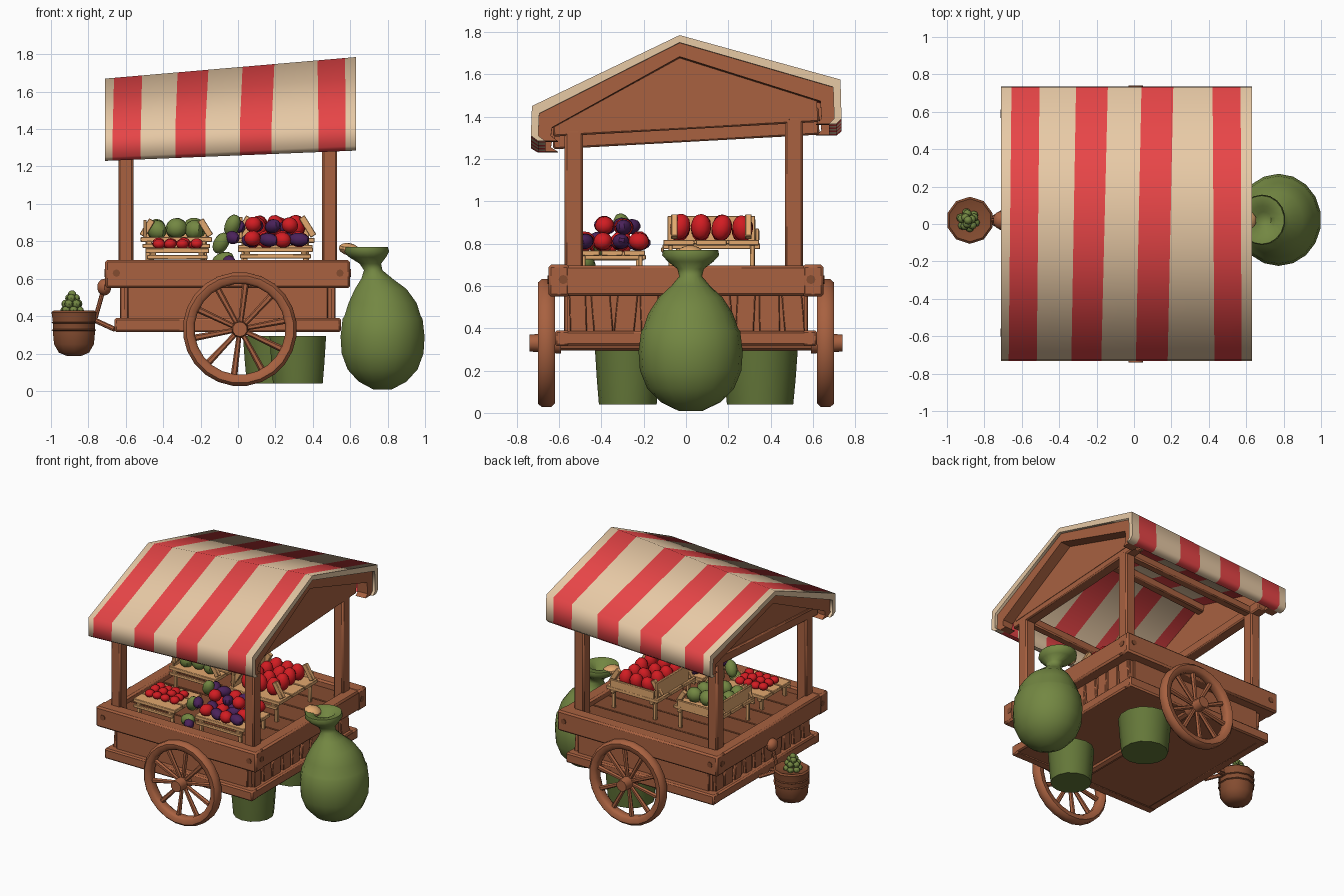
import bpy, bmesh, math, random
from mathutils import Matrix, Vector

if "Cube" in bpy.data.objects:
    bpy.data.objects.remove(bpy.data.objects["Cube"])
random.seed(4)

def mat(name, r, g, b):
    m = bpy.data.materials.new(name)
    lin = [((c / 255 + 0.055) / 1.055) ** 2.4 for c in (r, g, b)]
    m.diffuse_color = (*lin, 1)
    m.use_nodes = True
    m.node_tree.nodes["Principled BSDF"].inputs["Base Color"].default_value = m.diffuse_color
    return m

WOOD = mat("brown wood", 168, 97, 64)
DARK = mat("dark wood", 132, 76, 48)
PALE = mat("pale wood", 226, 168, 110)
RED = mat("awning red", 234, 70, 72)
CREAM = mat("awning cream", 232, 202, 166)
GREEN = mat("sack green", 115, 135, 66)
TUB = mat("tub green", 100, 119, 57)
TOMATO = mat("tomato red", 210, 28, 34)
PURPLE = mat("plum purple", 74, 34, 90)

def finish(bm, name, *mats, bevel=0, angle=35):
    bmesh.ops.recalc_face_normals(bm, faces=bm.faces)
    me = bpy.data.meshes.new(name)
    bm.to_mesh(me)
    bm.free()
    ob = bpy.data.objects.new(name, me)
    bpy.context.collection.objects.link(ob)
    for m in mats:
        me.materials.append(m)
    if bevel:
        b = ob.modifiers.new("bevel", 'BEVEL')
        b.width, b.segments = bevel, 1
    bpy.ops.object.select_all(action='DESELECT')
    ob.select_set(True)
    bpy.context.view_layer.objects.active = ob
    bpy.ops.object.shade_smooth_by_angle(angle=math.radians(angle))
    return ob

def box(bm, c, s, rot=(0, 0, 0)):
    R = Matrix.Rotation(rot[2], 4, 'Z') @ Matrix.Rotation(rot[1], 4, 'Y') @ Matrix.Rotation(rot[0], 4, 'X')
    bmesh.ops.create_cube(bm, size=1, matrix=Matrix.Translation(c) @ R @ Matrix.Diagonal((*s, 1)))

def span(bm, lo, hi):
    box(bm, [(a + b) / 2 for a, b in zip(lo, hi)], [b - a for a, b in zip(lo, hi)])

def rod(bm, a, b, r1, r2=None, seg=8):
    a, b = Vector(a), Vector(b)
    d = b - a
    M = Matrix.Translation((a + b) / 2) @ d.to_track_quat('Z', 'Y').to_matrix().to_4x4()
    bmesh.ops.create_cone(bm, cap_ends=True, segments=seg, radius1=r1, radius2=r2 or r1, depth=d.length, matrix=M)

def blob(bm, c, s, rot=(0, 0, 0), u=10, v=7):
    R = Matrix.Rotation(rot[2], 4, 'Z') @ Matrix.Rotation(rot[1], 4, 'Y') @ Matrix.Rotation(rot[0], 4, 'X')
    bmesh.ops.create_uvsphere(bm, u_segments=u, v_segments=v, radius=1,
                              matrix=Matrix.Translation(c) @ R @ Matrix.Diagonal((*s, 1)))

def lathe(bm, prof, M, seg, closed=False):
    # prof rows: radius, height, optional sideways shift
    rings = []
    for p in prof:
        dx = p[2] if len(p) > 2 else 0
        rings.append([bm.verts.new(M @ Vector((dx + p[0] * math.cos(t), p[0] * math.sin(t), p[1])))
                      for t in (2 * math.pi * (i + .5) / seg for i in range(seg))])
    for k in range(len(rings) - (0 if closed else 1)):
        a, b = rings[k], rings[(k + 1) % len(rings)]
        for i in range(seg):
            j = (i + 1) % seg
            bm.faces.new((a[i], a[j], b[j], b[i]))
    if not closed:
        bm.faces.new(rings[0])
        bm.faces.new(rings[-1])

# ---- awning: the ridge and eaves climb towards the right end
X0, X1 = -0.71, 0.63
# rows: y, z at right end, z at left end
OUT = [(-.70, 1.285, 1.23), (-.733, 1.31, 1.25), (-.728, 1.45, 1.385), (-.03, 1.785, 1.67),
       (.73, 1.575, 1.475), (.735, 1.39, 1.33), (.71, 1.365, 1.31)]
def inset(p, d, dz):
    n = len(p)
    return [(y - math.copysign(d, y) if abs(y) > .1 else y, r - (dz if 2 <= i <= n - 3 else 0),
             l - (dz if 2 <= i <= n - 3 else 0)) for i, (y, r, l) in enumerate(p)]
IN = inset(OUT, .035, .035)
IN2 = inset(IN, .06, .065)

def shell(bm, outer, inner, front, back):
    loop = outer + inner[::-1]
    cols = []
    for f, b in zip(front, back):
        col = []
        for y, r, l in loop:
            x = f + (b - f) * (y + .73) / 1.46
            t = (x - X0) / (X1 - X0)
            col.append(bm.verts.new((x, y, l + (r - l) * t)))
        cols.append(col)
    n, h = len(loop), len(outer)
    for k in range(len(cols) - 1):
        for i in range(n):
            j = (i + 1) % n
            fc = bm.faces.new((cols[k][i], cols[k][j], cols[k + 1][j], cols[k + 1][i]))
            fc.material_index = k % 2
    for c in (cols[0], cols[-1]):
        for i in range(h - 1):
            bm.faces.new((c[i], c[i + 1], c[n - 2 - i], c[n - 1 - i]))

bm = bmesh.new()
shell(bm, OUT, IN, [X0, -.67, -.52, -.335, -.175, .01, .18, .43, .575, X1],
      [X0, -.655, -.505, -.31, -.14, .04, .21, .42, .57, X1])
finish(bm, "striped_awning", CREAM, RED, angle=75)

# ---- roof timbers
for nm, a, b in (("left", -.69, -.61), ("right", .53, .61)):
    bm = bmesh.new()
    shell(bm, IN, IN2, [a, b], [a, b])
    finish(bm, nm + "_gable_rafter", WOOD)
# triangular boards closing the gables
for nm, x, dz in (("left", -.615, -.08), ("right", .525, 0)):
    bm = bmesh.new()
    tri = [[bm.verts.new((x + dx, y, z + dz)) for y, z in
            ((-.60, 1.35), (-.60, 1.42), (-.03, 1.70), (.62, 1.51), (.62, 1.42))] for dx in (-.008, .008)]
    bm.faces.new(tri[0])
    bm.faces.new(tri[1])
    for i in range(5):
        j = (i + 1) % 5
        bm.faces.new((tri[0][i], tri[0][j], tri[1][j], tri[1][i]))
    finish(bm, nm + "_gable_board", WOOD)
bm = bmesh.new()
for x, dz in ((-.60, -.06), (.49, 0)):
    box(bm, (x, 0, 1.375 + dz), (.08, 1.26, .07), (.055, 0, 0))
for y, z in ((-.53, 1.315), (.51, 1.375)):
    box(bm, (-.05, y, z), (1.16, .06, .06), (0, -.055, 0))
box(bm, (-.04, -.03, 1.66), (1.18, .06, .06), (0, -.082, 0))
finish(bm, "roof_beams", WOOD, bevel=.008)
bm = bmesh.new()
for x, dz in ((-.60, -.04), (.49, 0)):
    for y, top in ((-.53, 1.35), (.51, 1.41)):
        span(bm, (x - .04, y - .043, .6), (x + .04, y + .043, top + dz))
finish(bm, "corner_posts", WOOD, bevel=.01)

# ---- cart body
bm = bmesh.new()
for y in (-.6, .6):
    span(bm, (-.71, y - .05, .55), (.60, y + .05, .70))
for x in (-.66, .55):
    span(bm, (x - .047, -.65, .553), (x + .047, .65, .697))
finish(bm, "table_frame", WOOD, bevel=.012)
bm = bmesh.new()
for k in range(6):
    span(bm, (-.62, -.555 + k * .185, .60), (.51, -.375 + k * .185, .655))
finish(bm, "table_top", DARK, bevel=.004)
bm = bmesh.new()
span(bm, (-.61, -.56, .32), (.50, .56, .60))
finish(bm, "cart_box", WOOD)
bm = bmesh.new()
for y in (-.585, .585):
    span(bm, (-.66, y - .035, .315), (.55, y + .035, .39))
for x in (-.625, .515):
    span(bm, (x - .035, -.61, .318), (x + .035, .61, .388))
finish(bm, "lower_rails", WOOD, bevel=.01)
bm = bmesh.new()
for s in (-1, 1):
    span(bm, (-.59, s * .565 - .012, .38), (.48, s * .565 + .012, .56))
for x in (-.615, .505):
    for k in range(10):
        box(bm, (x, -.51 + k * .113, .47), (.03, .085 + random.uniform(-.015, .015), .19),
            (random.uniform(-.12, .12), 0, 0))
finish(bm, "side_planks", WOOD, bevel=.005)
bm = bmesh.new()
for x in (-.65, .545):
    for s in (-1, 1):
        rod(bm, (x, s * .64, .63), (x, s * .655, .63), .02)
for y in (-.58, .59):
    rod(bm, (.59, y, .63), (.603, y, .63), .022)
    rod(bm, (-.70, y, .63), (-.713, y, .63), .022)
finish(bm, "frame_bolts", DARK)

# ---- wheels and axle
for nm, s in (("front", -1), ("back", 1)):
    bm = bmesh.new()
    M = Matrix.Translation((.01, s * .66, .33)) @ Matrix.Rotation(math.pi / 2, 4, 'X')
    lathe(bm, [(.243, -.02), (.255, -.037), (.288, -.04), (.305, -.022),
               (.305, .022), (.288, .04), (.255, .037), (.243, .02)], M, 24, True)
    for k in range(10):
        t = 2 * math.pi * (k + .3) / 10
        d = Vector((math.cos(t), 0, math.sin(t)))
        c = Vector((.01, s * .66, .33))
        rod(bm, c + d * .03, c + d * .26, .013, .018, 6)
    rod(bm, (.01, s * .59, .33), (.01, s * .74, .33), .05, .04, 10)
    finish(bm, nm + "_wheel", WOOD, angle=50)
bm = bmesh.new()
rod(bm, (.01, -.62, .33), (.01, .62, .33), .035)
finish(bm, "axle", WOOD)

# ---- tubs under the cart
for nm, x, y, r in (("back", .2, .35, .178), ("front", .32, -.275, .155)):
    bm = bmesh.new()
    lathe(bm, [(r * .88, .04), (r * .94, .15), (r, .295), (r * .9, .295), (r * .88, .27)],
          Matrix.Translation((x, y, 0)), 14)
    finish(bm, nm + "_tub", TUB)

# ---- tied sack at the right end
bm = bmesh.new()
lathe(bm, [(.05, .008), (.13, .05), (.19, .115), (.222, .2), (.228, .29), (.217, .385), (.207, .40),
           (.185, .47), (.14, .545, -.01), (.085, .60, -.03), (.05, .645, -.05), (.058, .68, -.065),
           (.10, .715, -.08), (.125, .745, -.088), (.12, .77, -.09), (.07, .765, -.085), (.04, .72, -.08)],
      Matrix.Translation((.773, .022, 0)) @ Matrix.Diagonal((1, 1.08, 1, 1)), 18)
finish(bm, "tied_sack", GREEN, angle=60)
bm = bmesh.new()
blob(bm, (.595, .02, .757), (.06, .06, .033), (0, .2, 0))
finish(bm, "sack_filling", PALE)

# ---- hanging pot at the left end
P = Matrix.Translation((-.877, .02, 0))
bm = bmesh.new()
lathe(bm, [(.04, .187), (.085, .205), (.112, .25), (.118, .31), (.119, .37), (.126, .42), (.115, .43), (.08, .42)], P, 10)
finish(bm, "hanging_pot", DARK, angle=50)
bm = bmesh.new()
for z in (.325, .365):
    lathe(bm, [(.11, z - .01), (.126, z), (.11, z + .01)], P, 10, True)
finish(bm, "pot_ropes", DARK)
bm = bmesh.new()
for z, n, r in ((.43, 6, .042), (.465, 5, .035), (.495, 3, .02), (.515, 1, 0)):
    for k in range(n):
        t = 2 * math.pi * k / n + z * 9
        blob(bm, (-.887 + r * math.cos(t), .02 + r * math.sin(t), z), (.023,) * 3, u=8, v=6)
finish(bm, "pot_berries", GREEN)
bm = bmesh.new()
blob(bm, (-.715, .02, .555), (.04, .05, .045))
rod(bm, (-.72, .02, .54), (-.765, .02, .38), .012)
for y in (-.05, .09):
    rod(bm, (-.66, y, .33), (-.77, .02, .38), .014)
finish(bm, "pot_bracket", WOOD)

# ---- produce crates: name, centre x, centre y, width, depth, board height, wall height
CRATES = [("front_left", -.325, -.36, .34, .32, .75, .0), ("front_right", .2, -.35, .40, .32, .755, .0),
          ("back_left", -.33, .14, .38, .42, .81, .10), ("back_right", .2, .12, .42, .46, .805, .12)]
for nm, cx, cy, w, d, z, wall in CRATES:
    bm = bmesh.new()
    for k in range(3):                      # base slats
        box(bm, (cx, cy - d / 2 + d * (k + .5) / 3, z), (w, d / 3 - .008, .026))
    for sx in (-1, 1):
        box(bm, (cx + sx * w * .38, cy, z - .02), (.03, d, .022))
        for sy in (-1, 1):                  # feet
            span(bm, (cx + sx * w * .4 - .012, cy + sy * d * .42 - .01, .64),
                 (cx + sx * w * .4 + .012, cy + sy * d * .42 + .01, z))
            if wall:                        # leaning corner sticks
                box(bm, (cx + sx * w * .41, cy + sy * d * .38, z + wall * .62), (.035, .03, wall), (0, -sx * .55, 0))
    box(bm, (cx, cy - d / 2, z - .035), (w * .95, .014, .022))
    if wall:                                # left end board and back board
        box(bm, (cx - w * .44, cy, z + wall * .55), (.018, d * .9, wall))
        box(bm, (cx, cy + d * .47, z + wall * .3), (w * .85, .018, wall * .5))
    finish(bm, nm + "_crate", PALE, bevel=.003)

# ---- produce, heaped in rows
def heap(name, m, cx, cy, z, nx, ny, step, size, skip=0):
    bm = bmesh.new()
    for i in range(nx):
        for j in range(ny):
            if skip and (i + j) % 2 != skip - 1:
                continue
            p = (cx + (i - (nx - 1) / 2) * step + random.uniform(-.008, .008),
                 cy + (j - (ny - 1) / 2) * step, z + random.uniform(-.006, .01))
            blob(bm, p, size, (random.uniform(-.3, .3), random.uniform(-.3, .3), random.uniform(0, 3)))
    finish(bm, name, m)

heap("small_tomatoes", TOMATO, -.325, -.36, .785, 4, 3, .065, (.034, .034, .026))
heap("melons", GREEN, -.33, .12, .865, 3, 3, .1, (.05, .058, .053))
heap("large_tomatoes", TOMATO, .21, .12, .872, 3, 4, .098, (.048, .048, .062))
heap("mixed_tomatoes", TOMATO, .2, -.35, .808, 4, 4, .085, (.05, .045, .042), 1)
heap("plums", PURPLE, .2, -.35, .806, 4, 4, .085, (.058, .04, .036), 2)
heap("top_tomatoes", TOMATO, .18, -.34, .88, 3, 2, .09, (.046, .046, .042), 1)
heap("top_plums", PURPLE, .18, -.34, .88, 3, 2, .09, (.055, .038, .036), 2)
bm = bmesh.new()
for c, r in (((-.09, -.40, .79), .5), ((-.03, -.30, .885), .4), ((-.08, -.47, .70), 1.2)):
    blob(bm, c, (.042, .042, .062), (.3, r, 0))
finish(bm, "loose_marrows", GREEN)
bm = bmesh.new()
for c in ((-.05, -.5, .69), (-.03, -.42, .82), (.0, -.26, .88)):
    blob(bm, c, (.035, .05, .035), (.2, .3, .6))
finish(bm, "loose_plums", PURPLE)
